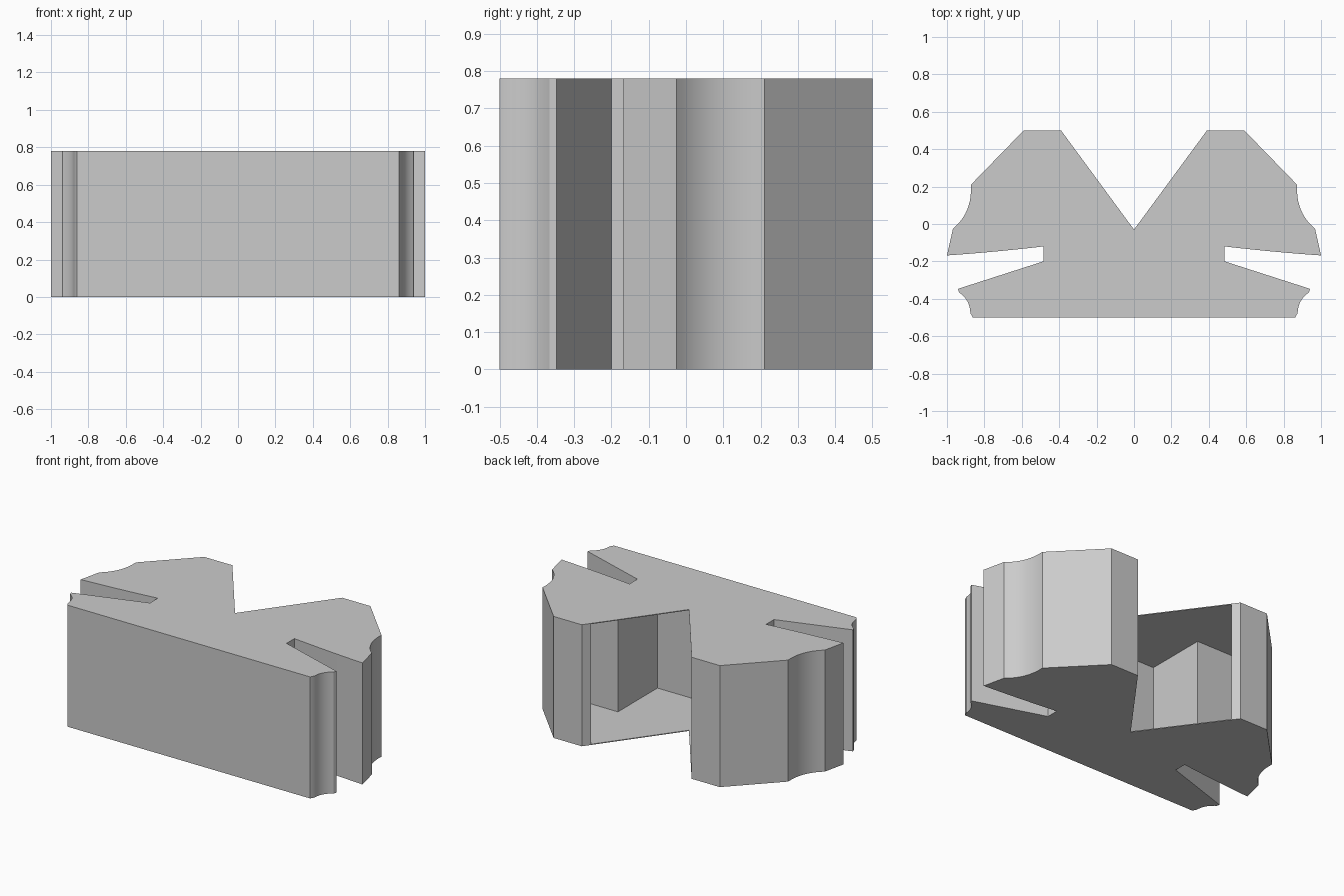
import bpy, bmesh, math
from mathutils import Vector

cube = bpy.data.objects.get("Cube")
if cube:
    bpy.data.objects.remove(cube)

HEIGHT = 0.78
PLATE = 0.005

grey = bpy.data.materials.new("plain_grey")
grey.use_nodes = True
colour = (0.6, 0.6, 0.6, 1)
grey.diffuse_color = colour
grey.node_tree.nodes["Principled BSDF"].inputs["Base Color"].default_value = colour


def curve(a, b, c, steps=10):
    """Points on a smooth bend from a to c, pulled towards b."""
    a, b, c = Vector(a), Vector(b), Vector(c)
    return [tuple(a.lerp(b, i / steps).lerp(b.lerp(c, i / steps), i / steps))
            for i in range(steps + 1)]


def mirrored(half):
    return half + [(-x, y) for x, y in reversed(half) if abs(x) > 1e-6]


def prism(name, outline, z, depth):
    bm = bmesh.new()
    face = bm.faces.new([bm.verts.new((x, y, z)) for x, y in outline])
    top = bmesh.ops.extrude_face_region(bm, geom=[face])["geom"]
    bmesh.ops.translate(bm, vec=(0, 0, depth),
                        verts=[v for v in top if isinstance(v, bmesh.types.BMVert)])
    bmesh.ops.recalc_face_normals(bm, faces=bm.faces)
    mesh = bpy.data.meshes.new(name)
    bm.to_mesh(mesh)
    bm.free()
    mesh.materials.append(grey)
    obj = bpy.data.objects.new(name, mesh)
    bpy.context.collection.objects.link(obj)
    bpy.ops.object.select_all(action="DESELECT")
    obj.select_set(True)
    bpy.context.view_layer.objects.active = obj
    bpy.ops.object.shade_smooth_by_angle(angle=math.radians(25))
    return obj


# Outer half profile: wing tip, side scallop, tapered slot, lower scallop, front
side = [(0.39, 0.5), (0.59, 0.5), (0.872, 0.21)]
side += curve((0.872, 0.205), (0.865, 0.06), (0.968, -0.025))
side += curve((1.0, -0.168), (0.74, -0.15), (0.485, -0.12))
side += [(0.485, -0.2), (0.942, -0.347)]
side += curve((0.935, -0.366), (0.877, -0.405), (0.875, -0.476))
side += [(0.862, -0.5)]

# Inner half profile of the hollow, which is open at the notch
hollow = [(0.483, -0.4), (0.483, 0.0), (0.82, 0.0),
          (0.82, 0.19), (0.57, 0.455), (0.357, 0.455)]

# Thin top and bottom plates with the notch
plate = mirrored([(0, -0.03)] + side)
prism("bottom_plate", plate, 0, PLATE)
prism("top_plate", plate, HEIGHT - PLATE, PLATE)

# Walls around the hollow, between the plates
walls = mirrored(side) + [(-x, y) for x, y in reversed(hollow)] + hollow
prism("walls", walls, PLATE, HEIGHT - 2 * PLATE)
